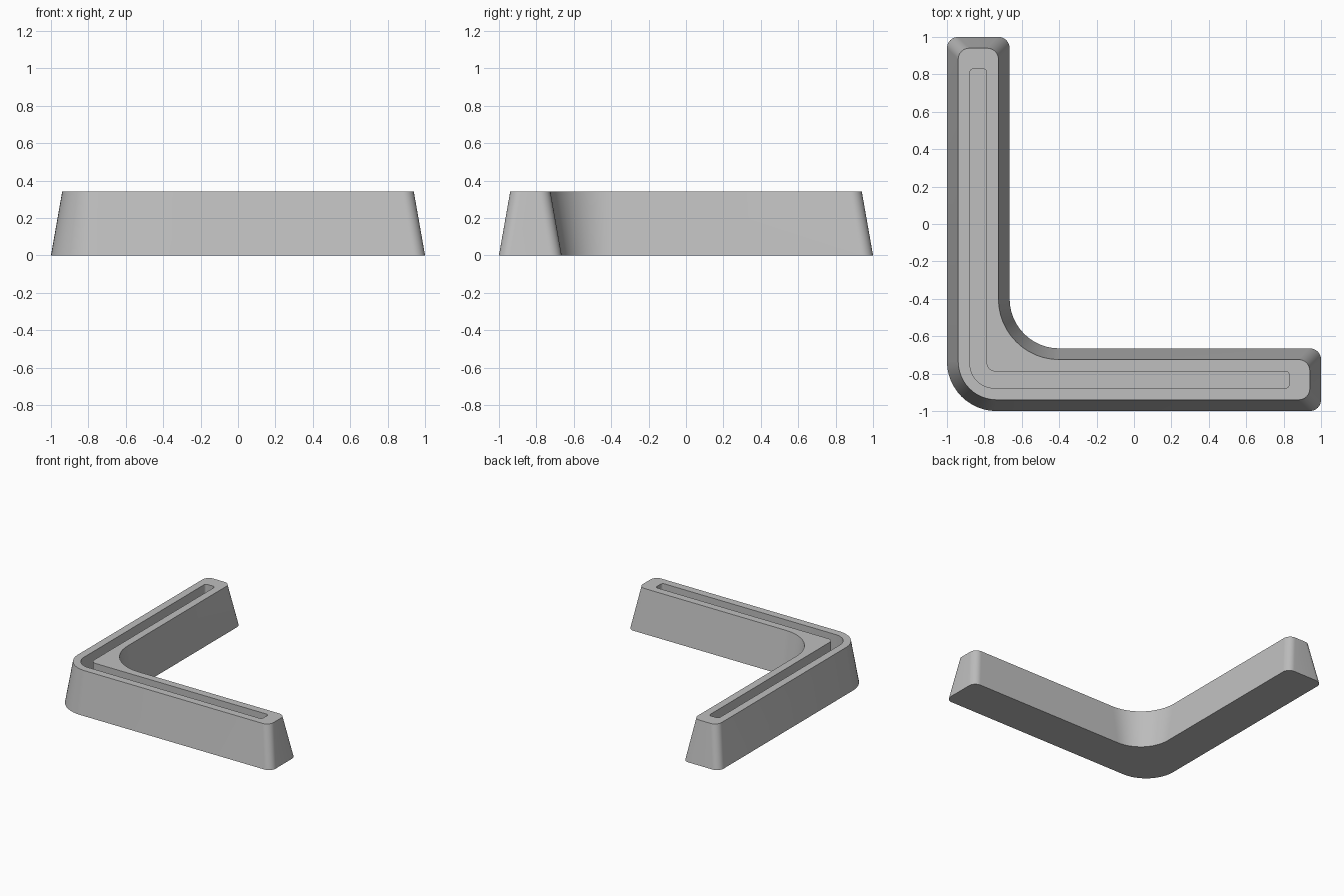
import bpy, bmesh, math
from mathutils import Vector

cube = bpy.data.objects.get("Cube")
if cube:
    bpy.data.objects.remove(cube, do_unlink=True)

grey = bpy.data.materials.new("matte_grey")
colour = (0.52, 0.52, 0.52, 1)
grey.use_nodes = True
grey.diffuse_color = colour
grey.node_tree.nodes["Principled BSDF"].inputs["Base Color"].default_value = colour

STEPS = 12


def l_outline(outer, inner, end, r_outer, r_inner, r_end, z):
    """Rounded L outline: both arms start at the front left corner."""
    corners = [((outer, outer), r_outer), ((end, outer), r_end),
               ((end, inner), r_end), ((inner, inner), r_inner),
               ((inner, end), r_end), ((outer, end), r_end)]
    pts = []
    for i, (c, r) in enumerate(corners):
        c = Vector(c)
        a = (Vector(corners[i - 1][0]) - c).normalized()
        b = (Vector(corners[(i + 1) % len(corners)][0]) - c).normalized()
        for k in range(STEPS + 1):
            t = math.pi / 2 * k / STEPS
            p = c + r * (a * (1 - math.sin(t)) + b * (1 - math.cos(t)))
            pts.append((p.x, p.y, z))
    return pts


# Rings run from the base, up the tapered wall, across the rim and into the slot
HEIGHT, DEPTH = 0.34, 0.17
slot = (-0.877, -0.788, 0.83, 0.13, 0.045, 0.02)
rings = [
    l_outline(-1, -0.665, 1, 0.265, 0.265, 0.06, 0),
    l_outline(-0.94, -0.725, 0.94, 0.205, 0.325, 0.06, HEIGHT),
    l_outline(*slot, HEIGHT),
    l_outline(*slot, HEIGHT - DEPTH),
]

bm = bmesh.new()
loops = [[bm.verts.new(p) for p in ring] for ring in rings]
for low, high in zip(loops, loops[1:]):
    for i in range(len(low)):
        j = (i + 1) % len(low)
        bm.faces.new((low[i], low[j], high[j], high[i]))
bm.faces.new(loops[0][::-1])  # underside
bm.faces.new(loops[-1])       # slot floor
bmesh.ops.recalc_face_normals(bm, faces=bm.faces)

mesh = bpy.data.meshes.new("slotted_corner_stand")
bm.to_mesh(mesh)
bm.free()
mesh.materials.append(grey)
stand = bpy.data.objects.new("slotted_corner_stand", mesh)
bpy.context.collection.objects.link(stand)

bpy.ops.object.select_all(action="DESELECT")
stand.select_set(True)
bpy.context.view_layer.objects.active = stand
bpy.ops.object.shade_smooth_by_angle(angle=math.radians(30))
